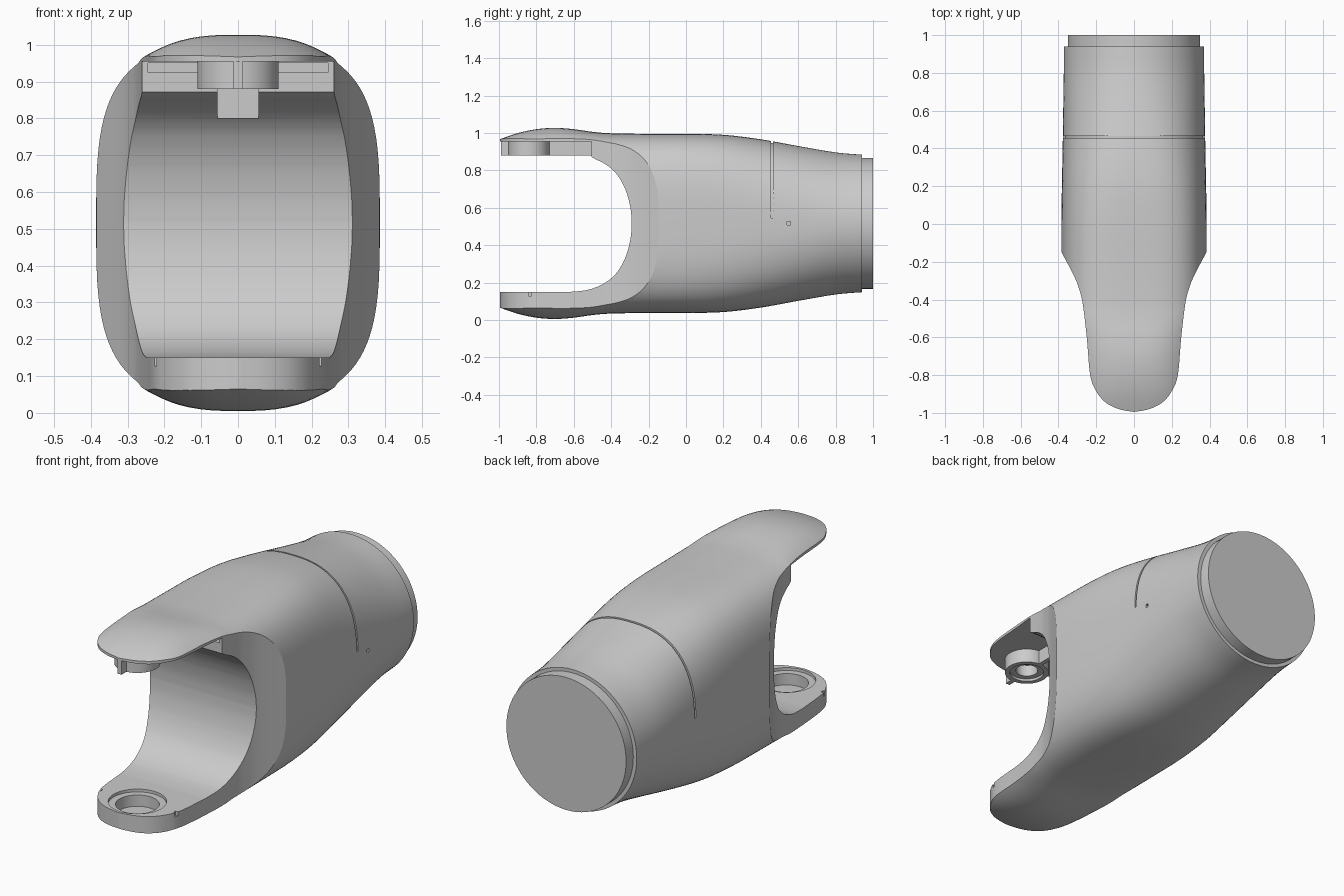
import bpy, bmesh
from math import sin, cos, pi, radians, copysign

if "Cube" in bpy.data.objects:
    bpy.data.objects.remove(bpy.data.objects["Cube"])

ZC = 0.516  # height of the long axis


def catmull(rows, steps):
    # smooth curve through the given rows
    out = []
    for i in range(len(rows) - 1):
        p0, p1, p2 = rows[max(i - 1, 0)], rows[i], rows[i + 1]
        p3 = rows[min(i + 2, len(rows) - 1)]
        for s in range(steps):
            t = s / steps
            out.append(tuple(0.5 * (2 * b + (c - a) * t + (2 * a - 5 * b + 4 * c - d) * t * t
                             + (3 * b - a - 3 * c + d) * t ** 3)
                             for a, b, c, d in zip(p0, p1, p2, p3)))
    return out + [tuple(rows[-1])]


def make(name, bm):
    bmesh.ops.recalc_face_normals(bm, faces=bm.faces[:])
    me = bpy.data.meshes.new(name)
    bm.to_mesh(me)
    bm.free()
    ob = bpy.data.objects.new(name, me)
    bpy.context.collection.objects.link(ob)
    return ob


def loft(name, rings, closed=False):
    bm = bmesh.new()
    vs = [[bm.verts.new(p) for p in r] for r in rings]
    n = len(rings[0])
    pairs = list(zip(vs, vs[1:])) + ([(vs[-1], vs[0])] if closed else [])
    for a, b in pairs:
        for i in range(n):
            bm.faces.new((a[i], a[(i + 1) % n], b[(i + 1) % n], b[i]))
    if not closed:
        bm.faces.new(vs[0])
        bm.faces.new(vs[-1])
    return make(name, bm)


def box(name, x0, x1, y0, y1, z0, z1):
    return loft(name, [[(x0, y0, z), (x1, y0, z), (x1, y1, z), (x0, y1, z)] for z in (z0, z1)])


def circle(r, y, z, n=64):
    return [(r * cos(2 * pi * i / n), y + r * sin(2 * pi * i / n), z) for i in range(n)]


def section(y, a, b, n, t):
    c, s = cos(t), sin(t)
    return (a * copysign(abs(c) ** (2 / n), c), y, ZC + b * copysign(abs(s) ** (2 / n), s))


def boolean(ob, cutter, op='DIFFERENCE'):
    m = ob.modifiers.new("cut", 'BOOLEAN')
    m.operation, m.solver, m.object = op, 'EXACT', cutter
    bpy.context.view_layer.objects.active = ob
    bpy.ops.object.modifier_apply(modifier=m.name)
    bpy.data.objects.remove(cutter, do_unlink=True)


def smooth(ob):
    bpy.ops.object.select_all(action='DESELECT')
    ob.select_set(True)
    bpy.context.view_layer.objects.active = ob
    bpy.ops.object.shade_smooth_by_angle(angle=radians(28))


# Hull: rounded-rectangle sections (y, half width, half height, squareness)
keys = [(-1.0, .385, .449, 2.7), (-.9, .385, .483, 2.7), (-.8, .385, .504, 2.7),
        (-.7, .385, .511, 2.75), (-.6, .385, .504, 3.0), (-.5, .385, .490, 3.4),
        (-.4, .385, .482, 3.4), (-.2, .385, .479, 3.4), (0, .385, .479, 3.3),
        (.2, .382, .474, 3.0), (.4, .378, .450, 2.6), (.6, .375, .414, 2.3),
        (.8, .372, .380, 2.05), (.94, .37, .368, 2.0)]
N = 96
body = loft("forked_housing", [[section(*k, 2 * pi * (i + .5) / N) for i in range(N)]
                               for k in catmull(keys, 4)])

# Plan outline trims the two arms to narrow rounded tongues
half = catmull([(.0, -.995), (.08, -.98), (.15, -.945), (.2, -.885), (.232, -.8), (.25, -.6),
                (.272, -.42), (.292, -.34), (.32, -.27), (.386, -.145)], 5)
half += [(.6, .2), (.6, 1.2)]
plan = half + [(-x, y) for x, y in reversed(half[1:])]
boolean(body, loft("plan_trim", [[(x, y, z) for x, y in plan] for z in (-.2, 1.3)]), 'INTERSECT')

# Slot between the arms
low = catmull([(-.62, .15), (-.52, .162), (-.43, .2), (-.365, .26), (-.32, .345),
               (-.296, .44), (-.29, ZC)], 5)
up = [(y, 2 * ZC - z) for y, z in reversed(low[:-1]) if y > -.5]
slot = [(-1.2, .15)] + low + up + [(-.505, .872), (-.505, .955), (-1.2, .955)]
boolean(body, loft("slot_cut", [[(x, y, z) for y, z in slot] for x in (-.7, .7)]))

# Pocket and notch behind the upper boss
boolean(body, box("pocket_cut", -.245, .245, -.6, -.39, .925, .95))
boolean(body, box("notch_cut", -.055, .055, -.6, -.38, .8, .948))

# Stepped bearing seat in the lower arm
PY = -.84
boolean(body, loft("seat_cut", [circle(.14, PY, .135), circle(.14, PY, .3)]))
boolean(body, loft("bore_cut", [circle(.105, PY, .075), circle(.105, PY, .3)]))

# Small edge notches on the lower arm
for s in (-1, 1):
    x0, x1 = sorted((s * .212, s * .3))
    boolean(body, box("edge_notch", x0, x1, -.842, -.825, .128, .2))

# Seam groove over the top half, and pin hole on the right side
ring = []
for i in range(65):
    t = radians(2 + 176 * i / 64)
    ring.append([section(y, .377 + d, .439 + d, 2.5, t)
                 for y, d in ((.455, -.008), (.465, -.008), (.465, .03), (.455, .03))])
boolean(body, loft("groove_cut", ring))
boolean(body, box("pin_cut", .35, .5, .54, .558, .508, .526))
smooth(body)

# Rear plug
plug = loft("rear_plug", [[(x, y, ZC + z) for x, z, _ in circle(.35, 0, 0, 96)]
                          for y in (.9, 1.0)])
smooth(plug)

# Upper boss ring with a stepped bore, and its ribs
profile = [(.11, .965), (.11, .88), (.085, .88), (.085, .893), (.055, .893), (.055, .965)]
boss = loft("upper_boss", [circle(r, PY, z) for r, z in profile], closed=True)
smooth(boss)
box("front_rib", -.012, .012, -.99, PY - .1, .88, .96)
box("rear_rib", -.012, .012, PY + .1, -.36, .88, .96)
